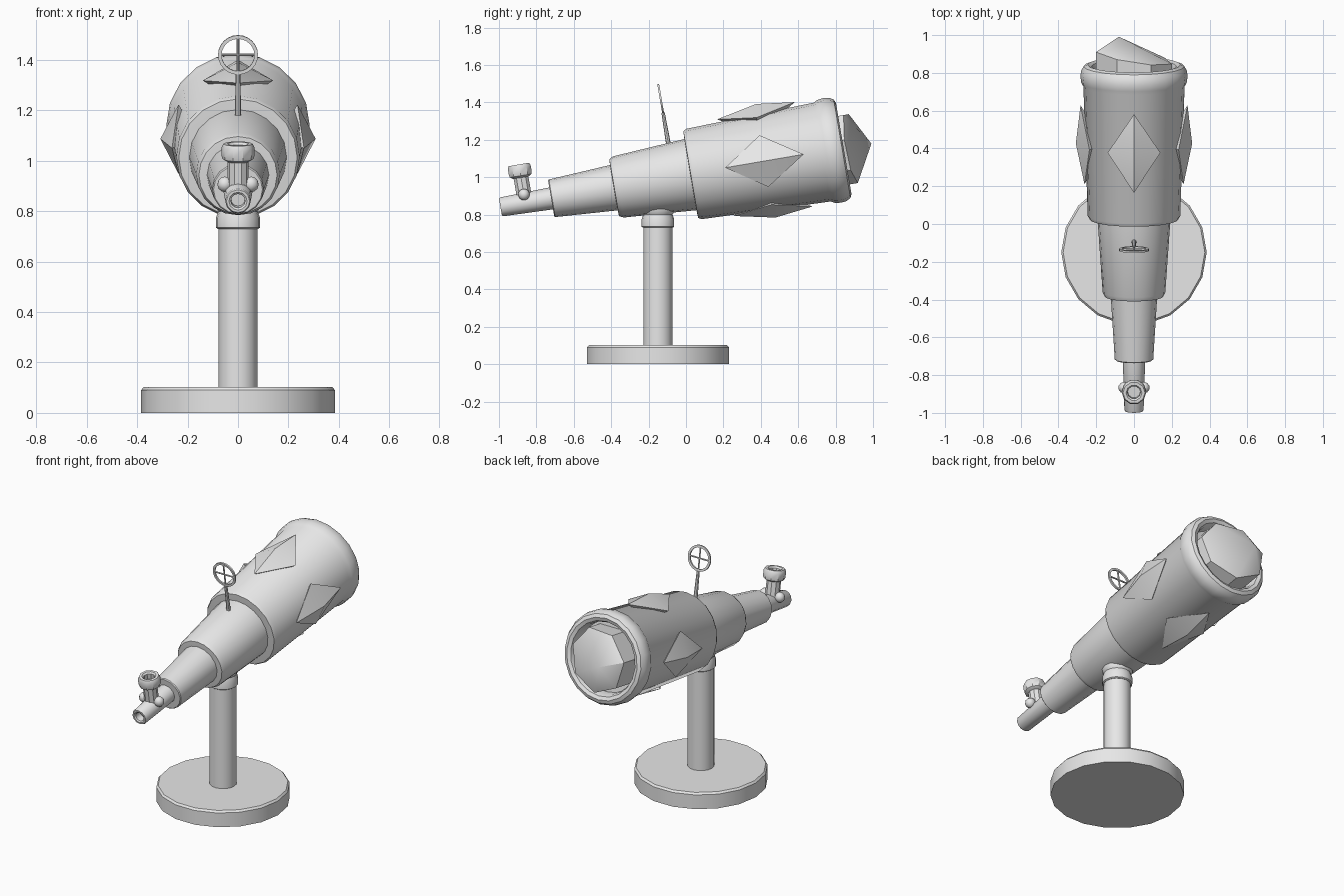
import bpy, bmesh, math
from mathutils import Matrix, Vector

if "Cube" in bpy.data.objects:
    bpy.data.objects.remove(bpy.data.objects["Cube"])

grey = bpy.data.materials.new("light_grey")
grey.diffuse_color = (0.8, 0.8, 0.8, 1)
grey.use_nodes = True
grey.node_tree.nodes["Principled BSDF"].inputs["Base Color"].default_value = grey.diffuse_color

# Tilted telescope frame: local y runs along the barrel, local z is "up" from it
TILT = Matrix.Translation((0, -0.992, 0.84)) @ Matrix.Rotation(math.radians(9.7), 4, 'X')
ALONG = TILT @ Matrix.Rotation(math.radians(-90), 4, 'X')


def finish(name, bm, matrix):
    bmesh.ops.transform(bm, matrix=matrix, verts=bm.verts)
    bmesh.ops.recalc_face_normals(bm, faces=bm.faces)
    mesh = bpy.data.meshes.new(name)
    bm.to_mesh(mesh)
    bm.free()
    mesh.materials.append(grey)
    ob = bpy.data.objects.new(name, mesh)
    bpy.context.collection.objects.link(ob)
    bpy.ops.object.select_all(action='DESELECT')
    ob.select_set(True)
    bpy.context.view_layer.objects.active = ob
    bpy.ops.object.shade_smooth_by_angle(angle=math.radians(35))
    return ob


def lathe(name, profile, sides, matrix):
    """Revolve (radius, height) points round local z; both ends are capped."""
    bm = bmesh.new()
    rings = []
    for r, h in profile:
        rings.append([bm.verts.new((r * math.cos(2 * math.pi * i / sides),
                                    r * math.sin(2 * math.pi * i / sides), h))
                      for i in range(sides)])
    for a, b in zip(rings, rings[1:]):
        for i in range(sides):
            j = (i + 1) % sides
            bm.faces.new((a[i], a[j], b[j], b[i]))
    bm.faces.new(rings[0])
    bm.faces.new(rings[-1])
    return finish(name, bm, matrix)


def hull(name, points, matrix):
    bm = bmesh.new()
    for p in points:
        bm.verts.new(p)
    bmesh.ops.convex_hull(bm, input=bm.verts)
    return finish(name, bm, matrix)


# Stand
STAND = Matrix.Translation((0, -0.15, 0))
lathe("base", [(0.385, 0), (0.385, 0.09), (0.375, 0.102)], 18, STAND)
lathe("pole", [(0.078, 0.1), (0.078, 0.76)], 16, STAND)
lathe("pole_collar", [(0.08, 0.73), (0.087, 0.735), (0.087, 0.775), (0.078, 0.80),
                      (0.09, 0.82), (0.09, 0.87)], 16, STAND)

# Telescoping barrel sections
lathe("eyepiece_tube", [(0.028, 0.05), (0.028, 0.006), (0.036, 0), (0.046, 0),
                        (0.051, 0.008), (0.06, 0.30)], 12, ALONG)
lathe("rear_section", [(0.097, 0.275), (0.102, 0.28), (0.125, 0.65)], 16, ALONG)
lathe("middle_section", [(0.125, 0.615), (0.155, 0.617), (0.166, 0.64),
                         (0.195, 1.06)], 20, ALONG)
lathe("front_section", [(0.19, 1.03), (0.235, 1.032), (0.245, 1.05), (0.268, 1.745),
                        (0.279, 1.765), (0.284, 1.80), (0.28, 1.83), (0.267, 1.853),
                        (0.246, 1.862), (0.225, 1.853), (0.215, 1.83),
                        (0.213, 1.78)], 20, ALONG)

# Faceted lens, leaning to one side
lens = [(-0.08, 2.012, 0)]
for i in range(7):
    a = 2 * math.pi * (i + 0.5) / 7 + math.pi / 2
    x, z = 0.207 * math.cos(a), 0.195 * math.sin(a)
    lens += [(x, 1.905 - 0.16 * x, z), (x, 1.76, z)]
hull("lens", lens, TILT)

# Four pointed studs round the front section
for i, side in enumerate(("top", "left", "bottom", "right")):
    spin = Matrix.Translation((0, 0, 0.005)) @ Matrix.Rotation(-i * math.pi / 2, 4, 'Y')
    hull(side + "_stud", [(0, 1.22, 0.262), (0, 1.645, 0.283), (0, 1.44, 0.308),
                          (0.14, 1.43, 0.236), (-0.14, 1.43, 0.236),
                          (0, 1.43, 0.15)], TILT @ spin)

# Upright viewing cup with a hollow top and two side knobs
CUP = TILT @ Matrix.Translation((0, 0.135, 0))
lathe("cup_stem", [(0.042, 0), (0.042, 0.15)], 10, CUP)
lathe("cup", [(0.045, 0.137), (0.062, 0.147), (0.065, 0.16), (0.065, 0.195),
              (0.058, 0.208), (0.042, 0.208), (0.034, 0.198), (0.034, 0.165)], 10, CUP)
for sx, side in ((-1, "left"), (1, "right")):
    bm = bmesh.new()
    bmesh.ops.create_uvsphere(bm, u_segments=10, v_segments=6, radius=0.031)
    finish(side + "_knob", bm, CUP @ Matrix.Translation((sx * 0.052, 0, 0.045)))

# Ring sight: post, hoop and cross hairs
SIGHT = TILT @ Matrix.Translation((0, 0.942, 0))
lathe("sight_post", [(0.013, 0.17), (0.009, 0.35)], 8, SIGHT)
HOOP = SIGHT @ Matrix.Translation((0, 0, 0.428))
bm = bmesh.new()
n = 24
rings = []
for r, y in ((0.079, -0.005), (0.079, 0.005), (0.065, 0.005), (0.065, -0.005)):
    rings.append([bm.verts.new((r * math.cos(2 * math.pi * i / n), y,
                                r * math.sin(2 * math.pi * i / n))) for i in range(n)])
for k in range(4):
    a, b = rings[k], rings[(k + 1) % 4]
    for i in range(n):
        j = (i + 1) % n
        bm.faces.new((a[i], a[j], b[j], b[i]))
finish("sight_hoop", bm, HOOP)
for name, angle in (("sight_hair_upright", 0), ("sight_hair_level", math.pi / 2)):
    lathe(name, [(0.005, -0.07), (0.005, 0.07)], 6,
          HOOP @ Matrix.Rotation(angle, 4, 'Y'))
